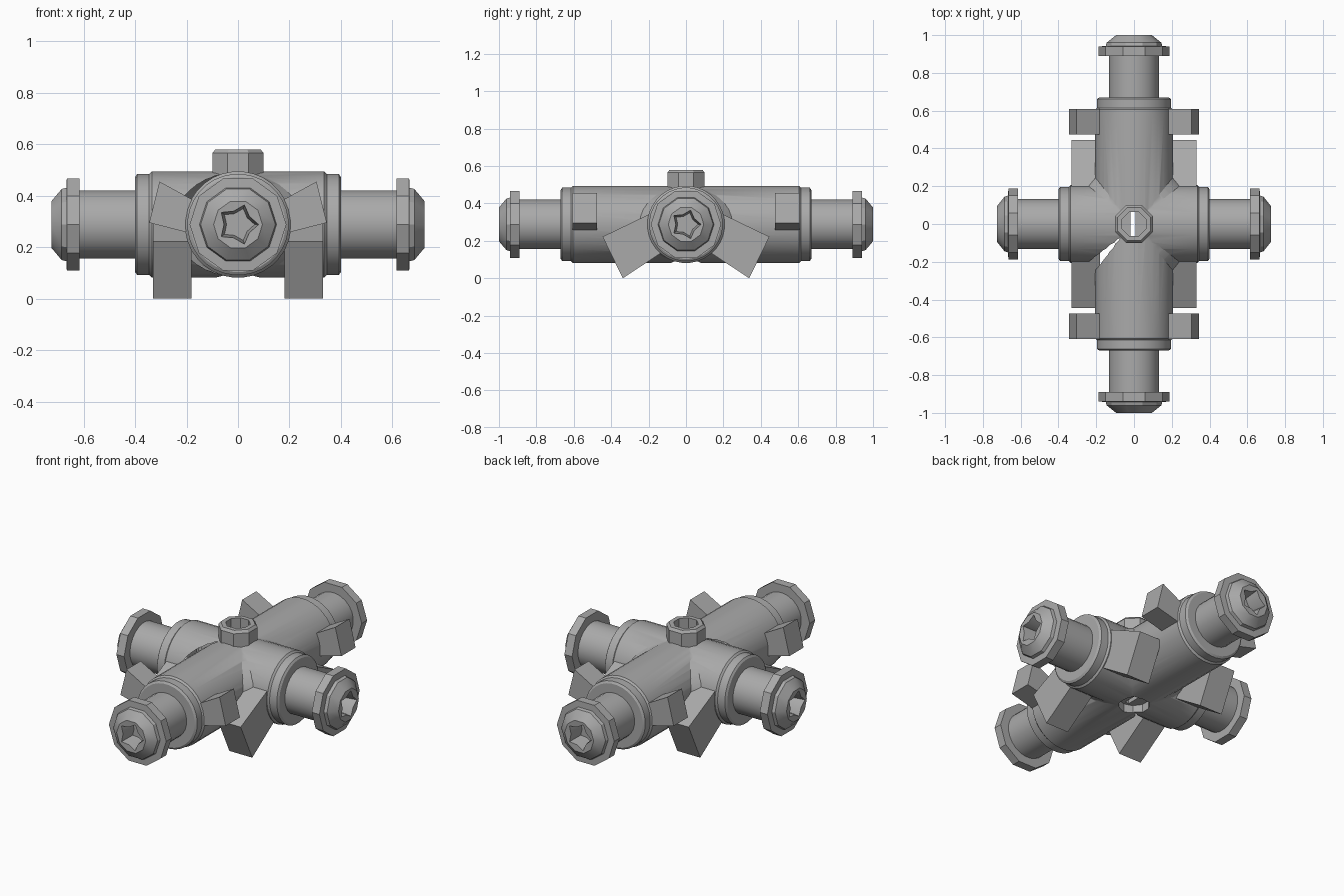
import bpy, bmesh, math
from mathutils import Matrix, Vector

cube = bpy.data.objects.get("Cube")
if cube:
    bpy.data.objects.remove(cube, do_unlink=True)

AXIS_Z = 0.288
metal = bpy.data.materials.new("grey_metal")
metal.use_nodes = True
grey = (0.4, 0.4, 0.4, 1)
metal.diffuse_color = grey
metal.node_tree.nodes["Principled BSDF"].inputs["Base Color"].default_value = grey
parts = []


def finish(name, bm, matrix=Matrix.Identity(4)):
    bmesh.ops.recalc_face_normals(bm, faces=bm.faces[:])
    mesh = bpy.data.meshes.new(name)
    bm.to_mesh(mesh)
    bm.free()
    mesh.transform(matrix)
    mesh.materials.append(metal)
    obj = bpy.data.objects.new(name, mesh)
    bpy.context.collection.objects.link(obj)
    parts.append(obj)
    return obj


def lathe(name, profile, sides, matrix, star=()):
    """Spin (height, radius) points about local z; rings in star alternate in radius."""
    bm = bmesh.new()
    rings = []
    for k, (h, r) in enumerate(profile):
        ring = []
        for i in range(sides):
            a = math.tau * (i + 0.5) / sides
            q = r * (0.68 if k in star and i % 2 else 1)
            ring.append(bm.verts.new((q * math.cos(a), q * math.sin(a), h)))
        rings.append(ring)
    for a, b in zip(rings, rings[1:]):
        for i in range(sides):
            j = (i + 1) % sides
            bm.faces.new((a[i], a[j], b[j], b[i]))
    bm.faces.new(rings[0])
    bm.faces.new(rings[-1])
    return finish(name, bm, matrix)


def lug(name, quad, along, lo, hi, sx, sy):
    """Extrude a four-corner section along x or y, mirrored by the signs."""
    bm = bmesh.new()
    for p, z in quad:
        for s in (lo, hi):
            x, y = (s, p) if along == "x" else (p, s)
            bm.verts.new((x * sx, y * sy, z))
    bmesh.ops.convex_hull(bm, input=bm.verts[:])
    bmesh.ops.dissolve_limit(bm, angle_limit=0.02, verts=bm.verts[:], edges=bm.edges[:])
    finish(name, bm)


def combine(target, tool, operation):
    mod = target.modifiers.new(operation, "BOOLEAN")
    mod.operation, mod.solver, mod.object = operation, "EXACT", tool
    graph = bpy.context.evaluated_depsgraph_get()
    result = bpy.data.meshes.new_from_object(target.evaluated_get(graph))
    target.modifiers.clear()
    target.data = result
    parts.remove(tool)
    bpy.data.objects.remove(tool, do_unlink=True)


def heading(degrees):
    """Place local z along a horizontal direction through the hub centre."""
    return (Matrix.Translation((0, 0, AXIS_Z)) @ Matrix.Rotation(math.radians(degrees), 4, "Z")
            @ Matrix.Rotation(math.pi / 2, 4, "Y"))


# Cross-shaped housing with a stepped collar at each end
def tube(name, length, degrees):
    half = [(length - 0.065, 0.207), (length - 0.055, 0.197),
            (length - 0.008, 0.197), (length, 0.185)]
    profile = [(-h, r) for h, r in reversed(half)] + half
    return lathe(name, profile, 32, heading(degrees))


housing = tube("housing", 0.67, 90)
combine(housing, tube("cross_tube", 0.40, 0), "UNION")

# Chamfer webs along the seams where the tubes cross
for angle in (45, 135):
    web = lathe("web", [(-0.028, 1), (0.028, 1)], 40,
                heading(angle) @ Matrix.Diagonal((0.204, 0.322, 1, 1)))
    combine(housing, web, "UNION")

# Filler port on top, bored through, with a slot out of the underside
port = lathe("port", [(0.44, 0.108), (0.565, 0.108), (0.58, 0.095)], 8, Matrix.Identity(4))
combine(housing, port, "UNION")
bore = lathe("bore", [(0.22, 0.068), (0.7, 0.068)], 8, Matrix.Identity(4))
combine(housing, bore, "DIFFERENCE")
recess = lathe("recess", [(-0.1, 0.085), (0.13, 0.085)], 10, Matrix.Identity(4))
combine(housing, recess, "DIFFERENCE")
bm = bmesh.new()
bmesh.ops.create_cube(bm, size=1)
slot = finish("slot", bm, Matrix.Translation((-0.005, 0, 0.2))
              @ Matrix.Diagonal((0.025, 0.13, 0.4, 1)))
combine(housing, slot, "DIFFERENCE")

# Four shafts, each with a flanged, domed head and a star socket
for side, degrees, seat, tip in (("left", 0, 0.39, 0.725), ("back", 90, 0.66, 1.0),
                                 ("right", 180, 0.39, 0.725), ("front", 270, 0.66, 1.0)):
    place = heading(degrees)
    lathe(side + "_shaft", [(seat - 0.03, 0.133), (tip - 0.1, 0.133)], 24, place)
    lathe(side + "_head", [(tip - 0.11, 0.188), (tip - 0.06, 0.188), (tip - 0.058, 0.15),
                           (tip - 0.04, 0.145), (tip, 0.095), (tip - 0.002, 0.08),
                           (tip - 0.09, 0.065)], 10, place, star=(5, 6))

# Lower feet on the cross tube and upper lugs on the long tube
foot = ((0.338, 0.0), (0.446, 0.222), (0.14, 0.37), (0.11, 0.15))
ear = ((0.305, 0.455), (0.345, 0.295), (0.17, 0.25), (0.15, 0.37))
for sx, xname in ((1, "left"), (-1, "right")):
    for sy, yname in ((1, "back"), (-1, "front")):
        lug(f"{yname}_{xname}_foot", foot, "x", 0.18, 0.33, sx, sy)
        lug(f"{yname}_{xname}_lug", ear, "y", 0.475, 0.608, sx, sy)

bpy.ops.object.select_all(action="DESELECT")
for obj in parts:
    obj.select_set(True)
bpy.context.view_layer.objects.active = housing
bpy.ops.object.shade_smooth_by_angle(angle=math.radians(28))
